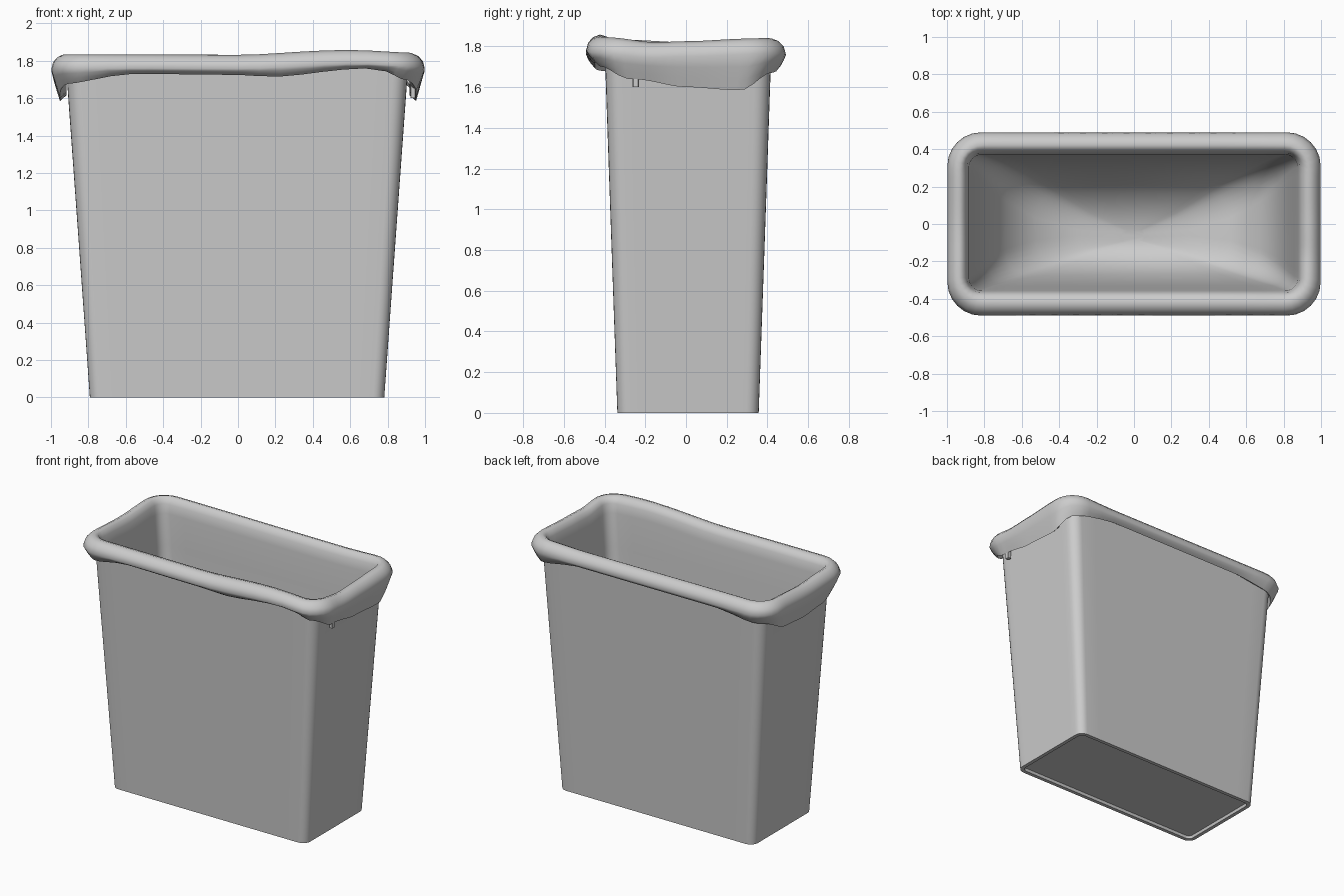
import bpy, bmesh
from math import sin, cos, pi, atan2, degrees

if "Cube" in bpy.data.objects:
    bpy.data.objects.remove(bpy.data.objects["Cube"])

CX, CY = -0.005, 0.01


def ring(hx, hy, r, side=14, corner=6):
    """Rounded rectangle, counter-clockwise, constant point count."""
    pts = []
    centres = [(hx - r, hy - r), (r - hx, hy - r), (r - hx, r - hy), (hx - r, r - hy)]
    for q, (cx, cy) in enumerate(centres):
        for i in range(corner + 1):
            a = (q + i / corner) * pi / 2
            pts.append((cx + r * cos(a), cy + r * sin(a)))
        nx, ny = centres[(q + 1) % 4]
        a = (q + 1) * pi / 2
        p, e = pts[-1], (nx + r * cos(a), ny + r * sin(a))
        for i in range(1, side):
            t = i / side
            pts.append((p[0] + (e[0] - p[0]) * t, p[1] + (e[1] - p[1]) * t))
    return pts


def lookup(table, x):
    for (a, va), (b, vb) in zip(table, table[1:]):
        if a <= x <= b:
            t = (x - a) / (b - a)
            t = t * t * (3 - 2 * t)
            return va + (vb - va) * t
    return table[-1][1]


def loft(name, loops, cap_start=False, cap_end=False, angle=40):
    bm = bmesh.new()
    rows = [[bm.verts.new(p) for p in loop] for loop in loops]
    n = len(rows[0])
    for a, b in zip(rows, rows[1:]):
        for i in range(n):
            j = (i + 1) % n
            bm.faces.new((a[i], a[j], b[j], b[i]))
    if cap_start:
        bm.faces.new(rows[0][::-1])
    if cap_end:
        bm.faces.new(rows[-1])
    bmesh.ops.recalc_face_normals(bm, faces=bm.faces)
    me = bpy.data.meshes.new(name)
    bm.to_mesh(me)
    bm.free()
    ob = bpy.data.objects.new(name, me)
    bpy.context.collection.objects.link(ob)
    bpy.ops.object.select_all(action='DESELECT')
    ob.select_set(True)
    bpy.context.view_layer.objects.active = ob
    bpy.ops.object.shade_smooth_by_angle(angle=angle * pi / 180)
    return ob


# Tapered bin: recessed base, outer wall, lip, inner wall and floor
sections = [(0.755, 0.315, 0.03, 0.02), (0.76, 0.32, 0.035, 0.0), (0.787, 0.347, 0.06, 0.0),
            (0.848, 0.377, 0.07, 0.85), (0.915, 0.409, 0.08, 1.775),
            (0.903, 0.397, 0.07, 1.775), (0.767, 0.327, 0.04, 0.03)]
loft("bin_body", [[(x + CX, y + CY, z) for x, y in ring(hx, hy, r)]
                  for hx, hy, r, z in sections], True, True)

# Uneven hem and crest heights around the liner, by direction in degrees
HEM = [(0, 1.60), (31, 1.585), (45, 1.67), (60, 1.72), (90, 1.72), (120, 1.72),
       (135, 1.68), (155, 1.60), (180, 1.585), (205, 1.60), (225, 1.68), (239, 1.73),
       (270, 1.725), (281, 1.715), (307, 1.76), (315, 1.70), (328, 1.64), (360, 1.60)]
CREST = [(0, 1.825), (45, 1.84), (60, 1.83), (135, 1.835), (180, 1.82), (225, 1.835),
         (270, 1.832), (303, 1.858), (315, 1.845), (340, 1.82), (360, 1.825)]


def liner_loop(hx, hy, r, z_func, ox=0.0, oy=0.0):
    out = []
    for x, y in ring(hx, hy, r):
        d = degrees(atan2(y / hy, x / hx)) % 360
        out.append((x + ox, y + oy, z_func(lookup(HEM, d), lookup(CREST, d), x, y)))
    return out


def skirt(f):
    return lambda h, c, x, y: h + f * (c - 0.075 - h)


def below_crest(d):
    return lambda h, c, x, y: c - d


# Bag liner: tucked hem, hanging skirt, puffy roll, inside walls and slumped floor
roll = [
    (0.918, 0.412, 0.09, lambda h, c, x, y: h + 0.03),
    (0.952, 0.448, 0.16, skirt(0.0)), (0.967, 0.468, 0.17, skirt(0.3)),
    (0.984, 0.482, 0.18, skirt(0.65)), (0.998, 0.490, 0.18, skirt(1.0)),
    (0.988, 0.480, 0.18, below_crest(0.038)), (0.964, 0.455, 0.16, below_crest(0.012)),
    (0.935, 0.422, 0.13, below_crest(0.0)), (0.908, 0.392, 0.10, below_crest(0.012)),
    (0.890, 0.372, 0.07, below_crest(0.045)), (0.880, 0.364, 0.07, below_crest(0.11)),
]
loops = [liner_loop(hx, hy, r, f, -0.003 * (i > 7), 0.007 * (i > 7))
         for i, (hx, hy, r, f) in enumerate(roll)]
inside = [(0.862, 0.358, 0.07, 1.5), (0.825, 0.340, 0.08, 1.1), (0.775, 0.315, 0.10, 0.8),
          (0.68, 0.265, 0.12, 0.6), (0.52, 0.19, 0.12, 0.47), (0.30, 0.10, 0.08, 0.40),
          (0.06, 0.03, 0.02, 0.38)]
for hx, hy, r, z in inside:
    sag = 0.03 * (1.5 - z)
    loops.append(liner_loop(hx, hy, r,
                            lambda h, c, x, y, z=z, s=sag: z + s * sin(5 * x + 3 * y),
                            CX, CY - 0.08 * max(0.0, 1 - hy / 0.34)))
loft("bag_liner", loops, cap_end=True, angle=60)

# Small loose tab of the liner under the right-hand hem
tab = [[(x + 0.935, y - 0.247, z) for x, y in ring(0.014, 0.016, 0.004, 1, 1)]
       for z in (1.6, 1.68)]
loft("liner_tab", tab, True, True)
